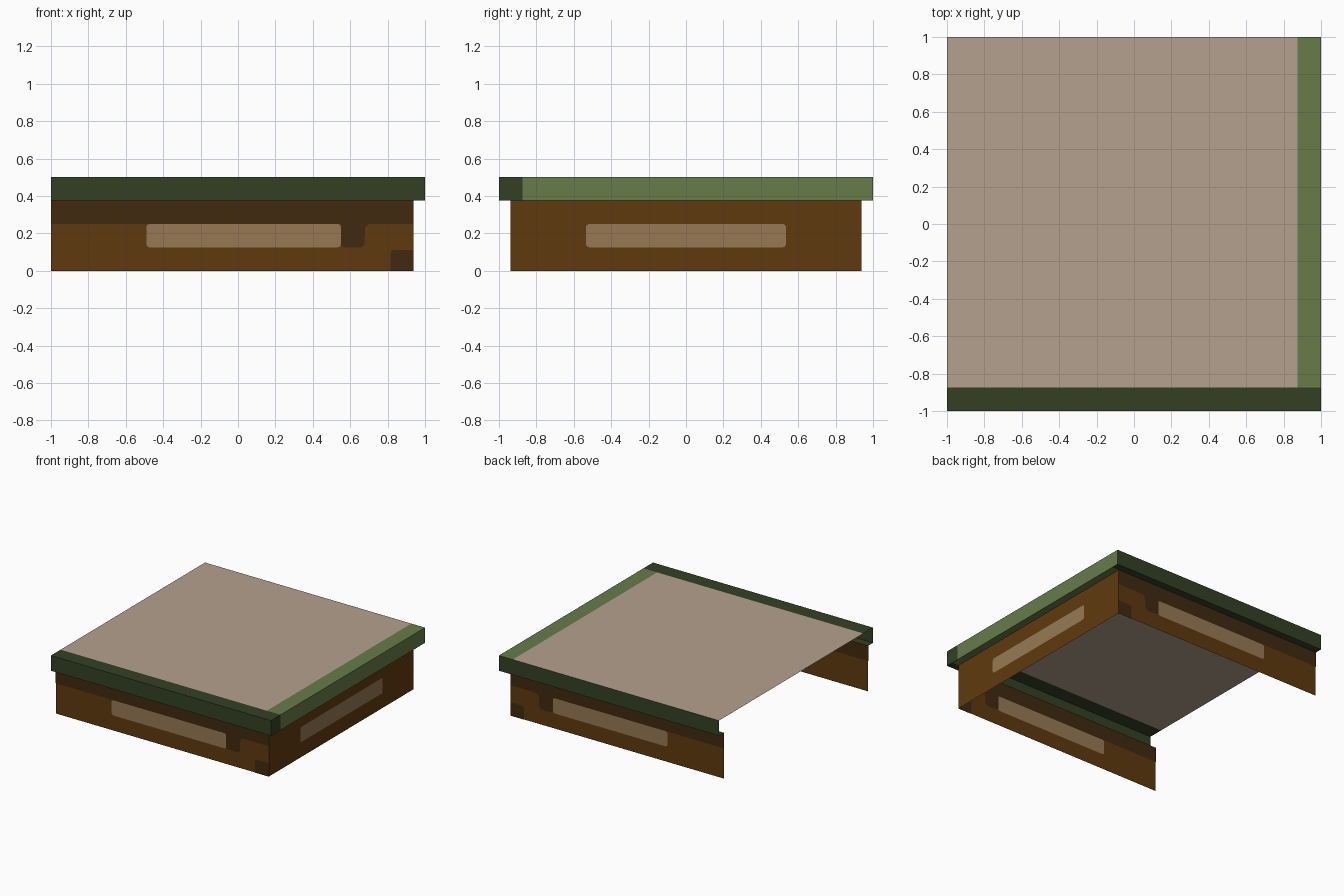
import bpy, math

if "Cube" in bpy.data.objects:
    bpy.data.objects.remove(bpy.data.objects["Cube"])


def material(name, rgb):
    m = bpy.data.materials.new(name)
    lin = [((c / 255 + 0.055) / 1.055) ** 2.4 for c in rgb]
    m.diffuse_color = (*lin, 1)
    m.use_nodes = True
    m.node_tree.nodes["Principled BSDF"].inputs["Base Color"].default_value = m.diffuse_color
    return m


BEIGE = material("beige top", (180, 161, 142))
DARK_GREEN = material("dark green", (52, 64, 36))
GREEN = material("light green", (103, 123, 73))
BROWN = material("brown", (96, 58, 15))
DARK_BROWN = material("dark brown", (64, 41, 16))
TAN = material("tan", (151, 121, 85))


def sheet(name, points, mat):
    me = bpy.data.meshes.new(name)
    me.from_pydata(points, [], [list(range(len(points)))])
    me.materials.append(mat)
    ob = bpy.data.objects.new(name, me)
    bpy.context.collection.objects.link(ob)
    return ob


# single sheets lying in planes of constant z, y or x; outline = 2D corner list
def flat_z(name, o, z, mat):
    return sheet(name, [(a, b, z) for a, b in o], mat)


def flat_y(name, o, y, mat):
    return sheet(name, [(a, y, b) for a, b in (o if y < 0 else o[::-1])], mat)


def flat_x(name, o, x, mat):
    return sheet(name, [(x, a, b) for a, b in o], mat)


def rect(a0, a1, b0, b1):
    return [(a0, b0), (a1, b0), (a1, b1), (a0, b1)]


def rounded(a0, a1, b0, b1, r=0.018, n=3):
    pts = []
    for k, (ca, cb) in enumerate([(a0 + r, b0 + r), (a1 - r, b0 + r), (a1 - r, b1 - r), (a0 + r, b1 - r)]):
        for i in range(n + 1):
            t = math.pi + (k + i / n) * math.pi / 2
            pts.append((ca + r * math.cos(t), cb + r * math.sin(t)))
    return pts


E, S, W = 0.375, 0.875, 0.9375   # eave height, border line, wall plane

# top sheet with its two coloured borders
flat_z("top_panel", rect(-1, S, -S, 1), 0.5, BEIGE)
flat_z("top_front_border", rect(-1, 1, -1, -S), 0.5, DARK_GREEN)
flat_z("top_right_border", rect(S, 1, -S, 1), 0.5, GREEN)

# right fascia, soffit and wall
flat_x("right_fascia", rect(-S, 1, E, 0.5), 1, GREEN)
flat_x("right_fascia_corner", rect(-1, -S, E, 0.5), 1, DARK_GREEN)
flat_z("right_soffit", [(W, -W), (W, W), (1, W), (1, -W)], E, GREEN)
flat_x("right_wall", rect(-W, W, 0, E), W, BROWN)
for d in (-0.003, 0.003):
    flat_x("right_window", rounded(-0.535, 0.535, 0.125, 0.25), W + d, TAN)

# dark upper band of the long walls, with a hanging notch
band = [(-1, E), (-1, 0.25), (0.55, 0.25), (0.55, 0.14), (0.565, 0.125),
        (0.66, 0.125), (0.675, 0.14), (0.68, 0.23), (0.70, 0.25), (W, 0.25), (W, E)]
# dark patch at the foot of the corner
patch = [(0.815, 0), (W, 0), (W, 0.11), (0.83, 0.11), (0.815, 0.095)]

# front and back sides mirror each other
for side, s in (("front", -1), ("back", 1)):
    flat_y(side + "_fascia", rect(-1, 1, E, 0.5), s, DARK_GREEN)
    y0, y1 = sorted((s, s * W))
    flat_z(side + "_soffit", [(-1, y0), (-1, y1), (1, y1), (1, y0)], E, DARK_GREEN)
    flat_y(side + "_wall", rect(-1, W, 0, E), s * W, BROWN)
    for d in (-0.003, 0.003):
        flat_y(side + "_wall_band", band, s * W + d, DARK_BROWN)
        flat_y(side + "_corner_patch", patch, s * W + d, DARK_BROWN)
        flat_y(side + "_window", rounded(-0.49, 0.55, 0.125, 0.25), s * W + d, TAN)
